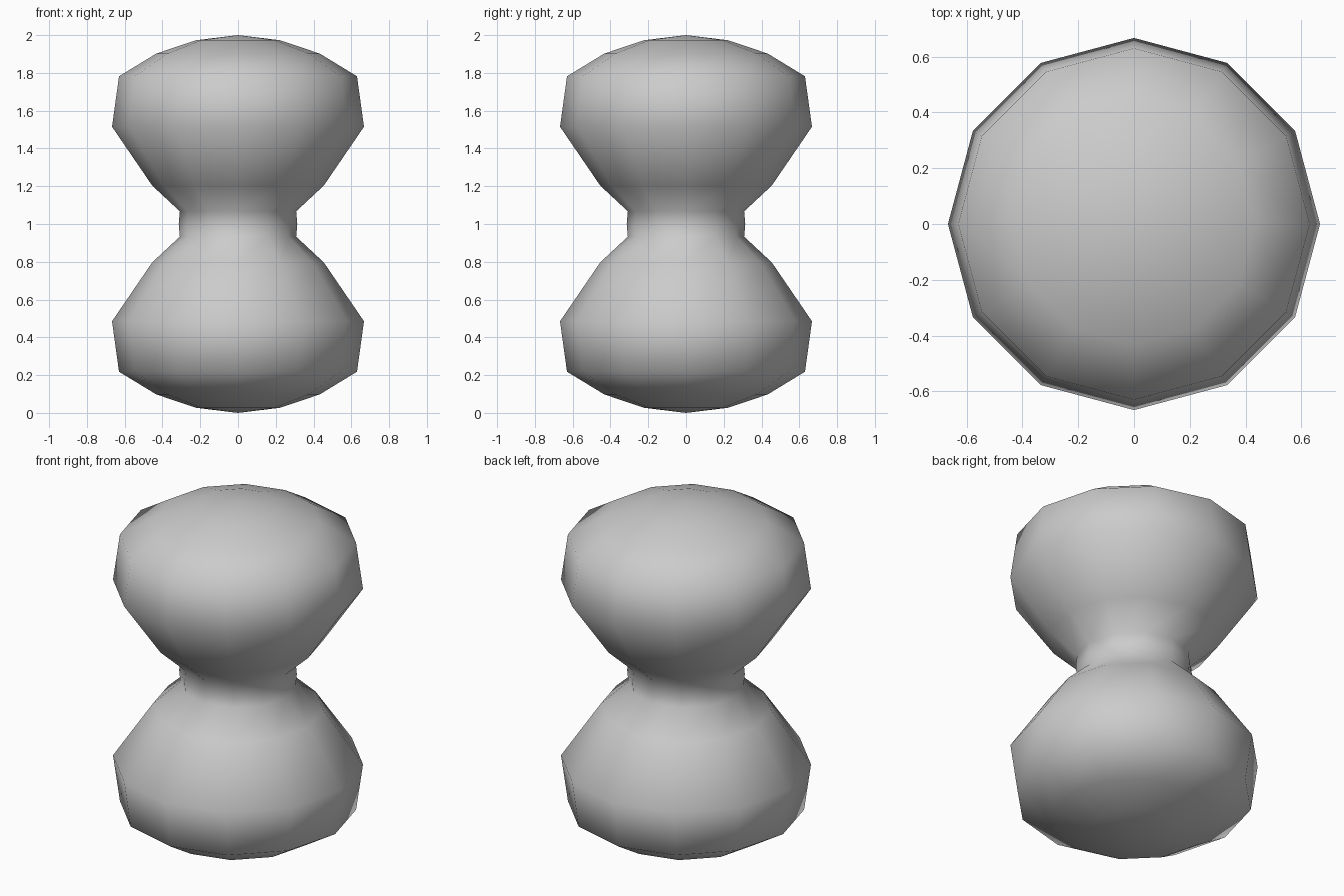
import bpy, bmesh, math

if "Cube" in bpy.data.objects:
    bpy.data.objects.remove(bpy.data.objects["Cube"])

SIDES = 12
# Lower half of the profile (radius, height); the upper half mirrors it about z = 1
half = [(0, 0), (0.222, 0.027), (0.433, 0.098), (0.63, 0.218),
        (0.667, 0.485), (0.454, 0.797), (0.308, 0.933)]
profile = half + [(0.314, 1.0)] + [(r, 2 - z) for r, z in reversed(half)]

# Hourglass body: spin the profile around z
bm = bmesh.new()
rings = []
for r, z in profile:
    if r == 0:
        rings.append([bm.verts.new((0, 0, z))] * SIDES)
    else:
        rings.append([bm.verts.new((r * math.cos(i * math.tau / SIDES),
                                    r * math.sin(i * math.tau / SIDES), z))
                      for i in range(SIDES)])
for low, high in zip(rings, rings[1:]):
    for i in range(SIDES):
        j = (i + 1) % SIDES
        corners = dict.fromkeys((low[i], low[j], high[j], high[i]))
        bm.faces.new(list(corners)).smooth = True
bmesh.ops.recalc_face_normals(bm, faces=bm.faces)

mesh = bpy.data.meshes.new("hourglass_body")
bm.to_mesh(mesh)
bm.free()
bpy.context.collection.objects.link(bpy.data.objects.new("hourglass_body", mesh))
